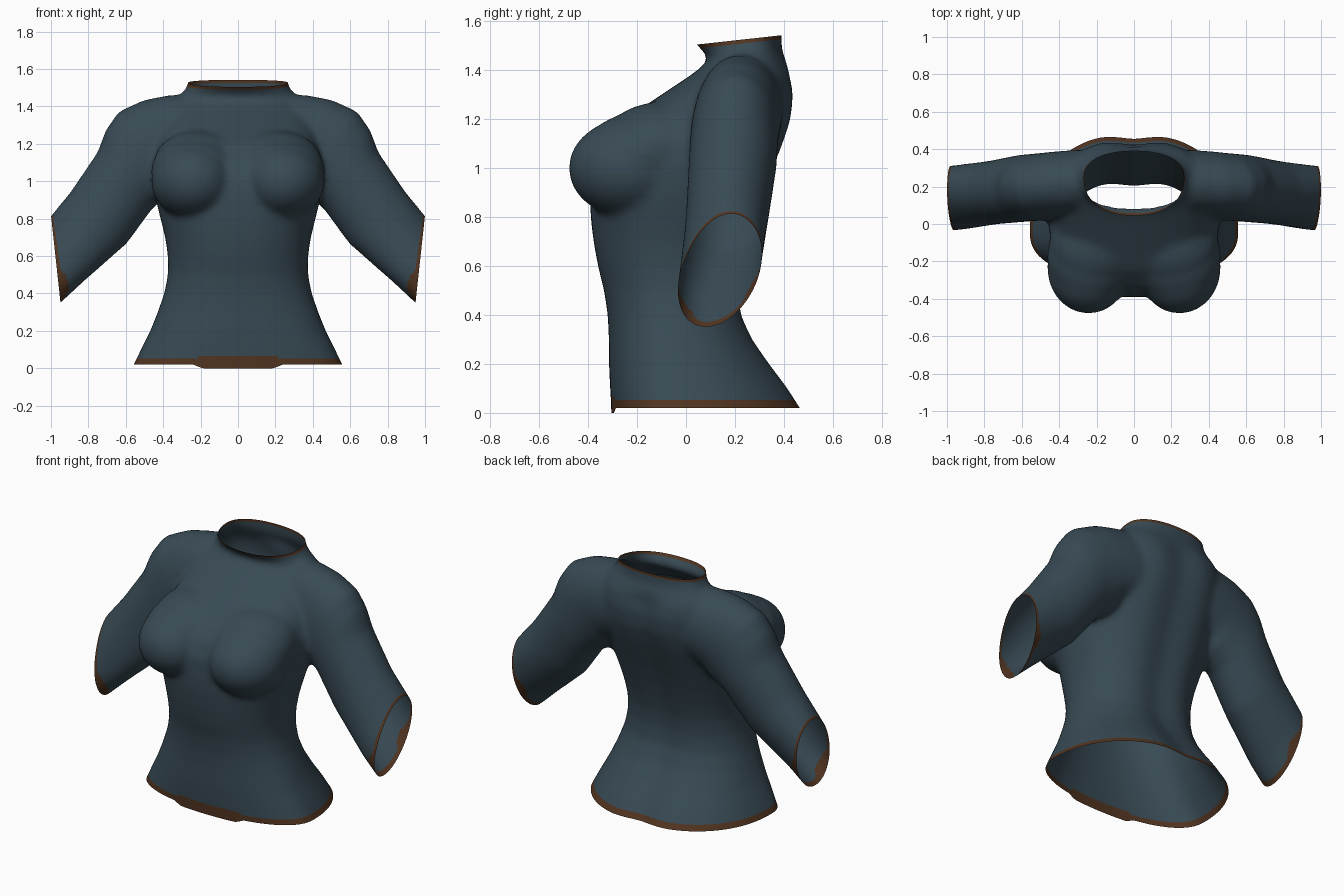
import bpy, bmesh, math
from mathutils import Vector

if "Cube" in bpy.data.objects:
    bpy.data.objects.remove(bpy.data.objects["Cube"])


def material(name, rgb):
    m = bpy.data.materials.new(name)
    m.diffuse_color = (*rgb, 1)
    m.use_nodes = True
    m.node_tree.nodes["Principled BSDF"].inputs["Base Color"].default_value = m.diffuse_color
    return m


blue = material("slate_blue_cloth", (0.040, 0.069, 0.090))
brown = material("brown_trim", (0.084, 0.035, 0.015))

bm = bmesh.new()
N = 48


def loft(rings):
    """Closed tube through rings of points."""
    loops = [[bm.verts.new(p) for p in r] for r in rings]
    for a, b in zip(loops, loops[1:]):
        for i in range(N):
            j = (i + 1) % N
            bm.faces.new((a[i], a[j], b[j], b[i]))
    bm.faces.new(loops[0][::-1])
    bm.faces.new(loops[-1])


def power(v, e):
    return math.copysign(abs(v) ** e, v)


# Torso: height, half width, front y, back y
TORSO = [
    (-0.08, .61, -.30, .56), (0.02, .558, -.305, .485), (0.10, .52, -.31, .435),
    (0.20, .47, -.315, .36), (0.30, .43, -.315, .29), (0.40, .395, -.32, .245),
    (0.50, .375, -.335, .235), (0.60, .375, -.36, .245), (0.70, .39, -.378, .27),
    (0.80, .415, -.39, .30), (0.90, .44, -.392, .335), (1.00, .455, -.385, .375),
    (1.10, .455, -.345, .415), (1.20, .43, -.25, .448), (1.30, .41, -.10, .457),
    (1.38, .38, .02, .442), (1.43, .345, .085, .415), (1.465, .305, .085, .395),
    (1.50, .275, .045, .39), (1.54, .262, .02, .39), (1.60, .265, -.01, .39)]
rings = []
for z, w, f, b in TORSO:
    mid = (f + b) / 2                        # depth of the widest point
    if z < .6:
        mid = min(mid, -.055)
    elif z > 1.45:
        mid = .26
    ring = []
    for i in range(N):
        t = 2 * math.pi * i / N
        x = w * power(math.cos(t), .9)
        y = mid + ((b - mid) if math.sin(t) > 0 else (mid - f)) * power(math.sin(t), .9)
        if math.sin(t) > 0 and z < 1.4:      # spine groove
            y -= .033 * math.exp(-(x / .11) ** 2)
        ring.append((x, y, z))
    rings.append(ring)
loft(rings)

# Sleeves: centre x, y, z, downward angle, radius across, radius in depth
SLEEVE = [
    (.15, .23, 1.25, 0, .205, .17), (.33, .22, 1.23, 8, .235, .175),
    (.42, .21, 1.20, 20, .25, .178), (.49, .20, 1.15, 34, .268, .18),
    (.545, .195, 1.09, 42, .245, .18), (.60, .19, 1.01, 46, .21, .18),
    (.745, .17, .805, 47, .205, .17), (.955, .145, .588, 44, .18, .163),
    (1.12, .13, .43, 44, .176, .16)]
for side in (1, -1):
    rings = []
    for x, y, z, ang, r, d in SLEEVE:
        a = math.radians(ang)
        lean = .05 * max(0, min(1, (x - .7) / .25))   # cuff underside leans forward
        ring = []
        for i in range(N):
            t = side * 2 * math.pi * i / N
            u, v = r * math.cos(t), d * math.sin(t)
            v += lean * (math.cos(t) - .1)
            ring.append((side * (x + u * math.sin(a)), y + v, z + u * math.cos(a)))
        rings.append(ring)
    loft(rings)

# Bust: full lower form, then flatter forms that slope up to the chest
BUST = [((.243, -.232, 1.0), (.222, .248, .202)),
        ((.23, -.17, 1.06), (.235, .25, .172)),
        ((.21, -.10, 1.10), (.24, .24, .17))]
for side in (1, -1):
    for c, r in BUST:
        new = bmesh.ops.create_uvsphere(bm, u_segments=40, v_segments=24, radius=1)["verts"]
        for v in new:
            v.co = Vector((side * c[0] + v.co.x * r[0], c[1] + v.co.y * r[1], c[2] + v.co.z * r[2]))

bmesh.ops.recalc_face_normals(bm, faces=bm.faces)
mesh = bpy.data.meshes.new("fitted_top")
bm.to_mesh(mesh)
bm.free()
top = bpy.data.objects.new("fitted_top", mesh)
bpy.context.collection.objects.link(top)
bpy.context.view_layer.objects.active = top
top.select_set(True)

# Fuse all parts into one soft skin
fuse = top.modifiers.new("fuse", "REMESH")
fuse.mode = "VOXEL"
fuse.voxel_size = .016
soften = top.modifiers.new("soften", "SMOOTH")
soften.factor = .5
soften.iterations = 18
for name in ("fuse", "soften"):
    bpy.ops.object.modifier_apply(modifier=name)
top.data.materials.clear()
top.data.materials.append(blue)
top.data.materials.append(brown)

# Openings and trim lines
bm = bmesh.new()
bm.from_mesh(top.data)


def cut(point, normal, remove):
    bmesh.ops.bisect_plane(bm, geom=bm.verts[:] + bm.edges[:] + bm.faces[:], dist=1e-5,
                           plane_co=point, plane_no=normal, clear_outer=remove)


def slant(s, upper, lower):
    """Cuff plane through (upper, z .82) and (lower, z .36)."""
    return Vector((s * upper, 0, .82)), Vector((s * .46, 0, lower - upper)).normalized()


down = Vector((0, 0, -1))
hem = (Vector((0, 0, .02)), down)
hem_trim = (Vector((0, 0, .052)), down)
front_trim = (Vector((0, 0, .066)), down)
neck = (Vector((0, .05, 1.505)), Vector((0, -.11, 1)).normalized())
neck_trim = (neck[0] - Vector((0, 0, .016)), neck[1])
cuffs = [slant(s, 1.0, .95) for s in (1, -1)]
cuff_trims = [slant(s, .99, .925) for s in (1, -1)]
for plane in [hem, neck] + cuffs:
    cut(*plane, True)
trims = [hem_trim, neck_trim] + cuff_trims
for plane in trims + [front_trim]:
    cut(*plane, False)


def cuff_patch(c):
    """Ragged wear on the front and back of the lower cuff."""
    front = math.exp(-((c.y - .01) ** 2 + (c.z - .45) ** 2) / .008)
    back = math.exp(-((c.y - .27) ** 2 + (c.z - .53) ** 2) / .008)
    depth = .06 * front + .05 * back
    return any((p - c).dot(n) < depth for p, n in cuffs)


for f in bm.faces:
    c = f.calc_center_median()
    trim = any((c - p).dot(n) > 0 for p, n in trims)
    front_band = c.z < .066 and c.y < 0 and abs(c.x) < .22
    f.material_index = int(trim or front_band or cuff_patch(c))
    f.smooth = True

# Front hem dips slightly
for v in bm.verts:
    if v.co.z < .06 and v.co.y < 0 and abs(v.co.x) < .24:
        k = min(1, (.24 - abs(v.co.x)) / .05)
        v.co.z -= .02 * k * max(0, (.06 - v.co.z) / .04)
bm.to_mesh(top.data)
bm.free()
bpy.ops.object.shade_smooth_by_angle(angle=math.radians(50))
